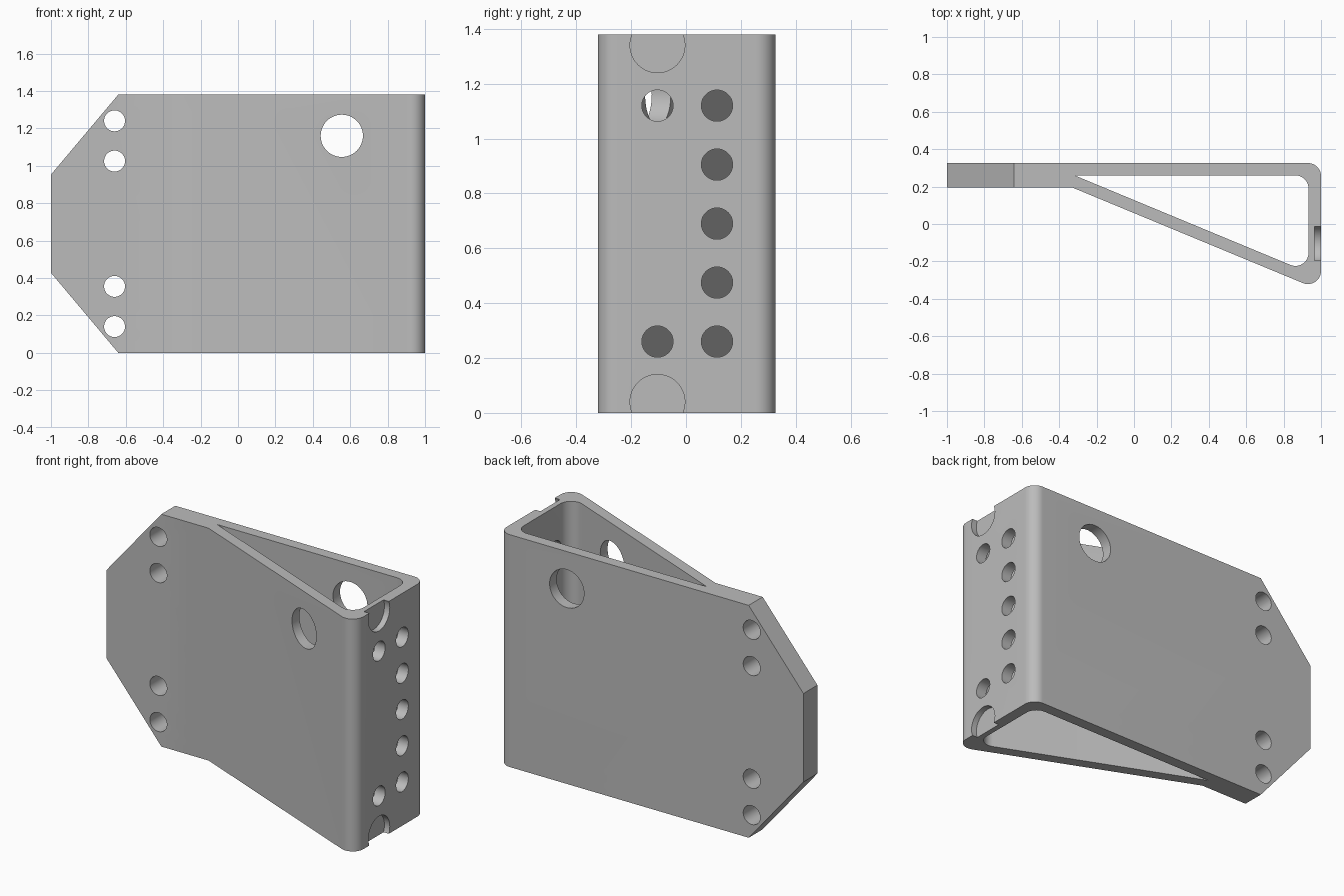
import bpy, bmesh, math
from mathutils import Vector, Matrix

cube = bpy.data.objects.get("Cube")
if cube:
    bpy.data.objects.remove(cube, do_unlink=True)

HEIGHT = 1.38
RADIUS = 0.07

metal = bpy.data.materials.new("grey_metal")
metal.use_nodes = True
GREY = (0.5, 0.5, 0.5, 1)
metal.diffuse_color = GREY
metal.node_tree.nodes["Principled BSDF"].inputs["Base Color"].default_value = GREY


def rounded(points):
    """Outline from (x, y, radius) corners, filleted where radius > 0."""
    out = []
    for i, (x, y, r) in enumerate(points):
        p = Vector((x, y))
        if r == 0:
            out.append(p)
            continue
        a = (Vector(points[i - 1][:2]) - p).normalized()
        b = (Vector(points[(i + 1) % len(points)][:2]) - p).normalized()
        half = a.angle(b) / 2
        centre = p + (a + b).normalized() * r / math.sin(half)
        start = p + a * r / math.tan(half) - centre
        end = p + b * r / math.tan(half) - centre
        sweep = start.angle_signed(end)
        for k in range(13):
            out.append(centre + Matrix.Rotation(-sweep * k / 12, 2) @ start)
    return out


def make_object(name, bm):
    bmesh.ops.recalc_face_normals(bm, faces=bm.faces)
    mesh = bpy.data.meshes.new(name)
    bm.to_mesh(mesh)
    bm.free()
    mesh.materials.append(metal)
    obj = bpy.data.objects.new(name, mesh)
    bpy.context.collection.objects.link(obj)
    return obj


# Bracket wall: flat tab on the left, hollow triangle on the right
outer = rounded([(-1, 0.326, 0), (1, 0.326, RADIUS), (1, -0.356, RADIUS),
                 (-0.33, 0.195, 0), (-1, 0.195, 0)])
inner = rounded([(-0.318, 0.26, 0), (0.933, 0.26, RADIUS), (0.933, -0.259, RADIUS)])
bm = bmesh.new()
for loop in (outer, inner):
    vs = [bm.verts.new((p.x, p.y, 0)) for p in loop]
    for i, v in enumerate(vs):
        bm.edges.new((vs[i - 1], v))
bmesh.ops.triangle_fill(bm, edges=bm.edges[:], use_beauty=True, normal=(0, 0, 1))
top = bmesh.ops.extrude_face_region(bm, geom=bm.faces[:])["geom"]
bmesh.ops.translate(bm, verts=[g for g in top if isinstance(g, bmesh.types.BMVert)],
                    vec=(0, 0, HEIGHT))
bracket = make_object("angle_bracket", bm)

# Cutters for holes, recesses and tab chamfers
bm = bmesh.new()


def drill(centre, radius, depth, axis):
    turn = Matrix.Rotation(math.pi / 2, 4, "Y" if axis == "X" else "X")
    bmesh.ops.create_cone(bm, cap_ends=True, segments=48, radius1=radius, radius2=radius,
                          depth=depth, matrix=Matrix.Translation(centre) @ turn)


for z in (0.14, 0.355, 1.025, 1.24):             # tab bolt holes
    drill((-0.66, 0.26, z), 0.056, 0.4, "Y")
drill((0.555, 0, 1.16), 0.113, 1, "Y")           # large hole through both walls
for z in (0.26, 0.475, 0.69, 0.905, 1.12):       # long row on the end plate
    drill((1, 0.113, z), 0.057, 0.3, "X")
for z in (0.26, 1.12):                           # short row on the end plate
    drill((1, -0.104, z), 0.057, 0.3, "X")
for z in (0.04, HEIGHT - 0.04):                  # shallow round recesses
    drill((1.015, -0.104, z), 0.1, 0.1, "X")
for flip in (False, True):                       # sloped tab corners
    tri = [(-1.072, 0.513), (-0.568, -0.086), (-1.072, -0.086)]
    vs = [bm.verts.new((x, 0, HEIGHT - z if flip else z)) for x, z in tri]
    face = bm.faces.new(vs)
    ext = bmesh.ops.extrude_face_region(bm, geom=[face])["geom"]
    bmesh.ops.translate(bm, verts=[g for g in ext if isinstance(g, bmesh.types.BMVert)],
                        vec=(0, 0.5, 0))
cutter = make_object("hole_cutter", bm)
cutter.hide_render = True

# Apply the cut and remove the helper
cut = bracket.modifiers.new("holes", "BOOLEAN")
cut.operation = "DIFFERENCE"
cut.solver = "EXACT"
cut.object = cutter
bpy.ops.object.select_all(action="DESELECT")
bracket.select_set(True)
bpy.context.view_layer.objects.active = bracket
bpy.ops.object.modifier_apply(modifier=cut.name)
bpy.data.objects.remove(cutter, do_unlink=True)
bpy.ops.object.shade_smooth_by_angle(angle=math.radians(30))
